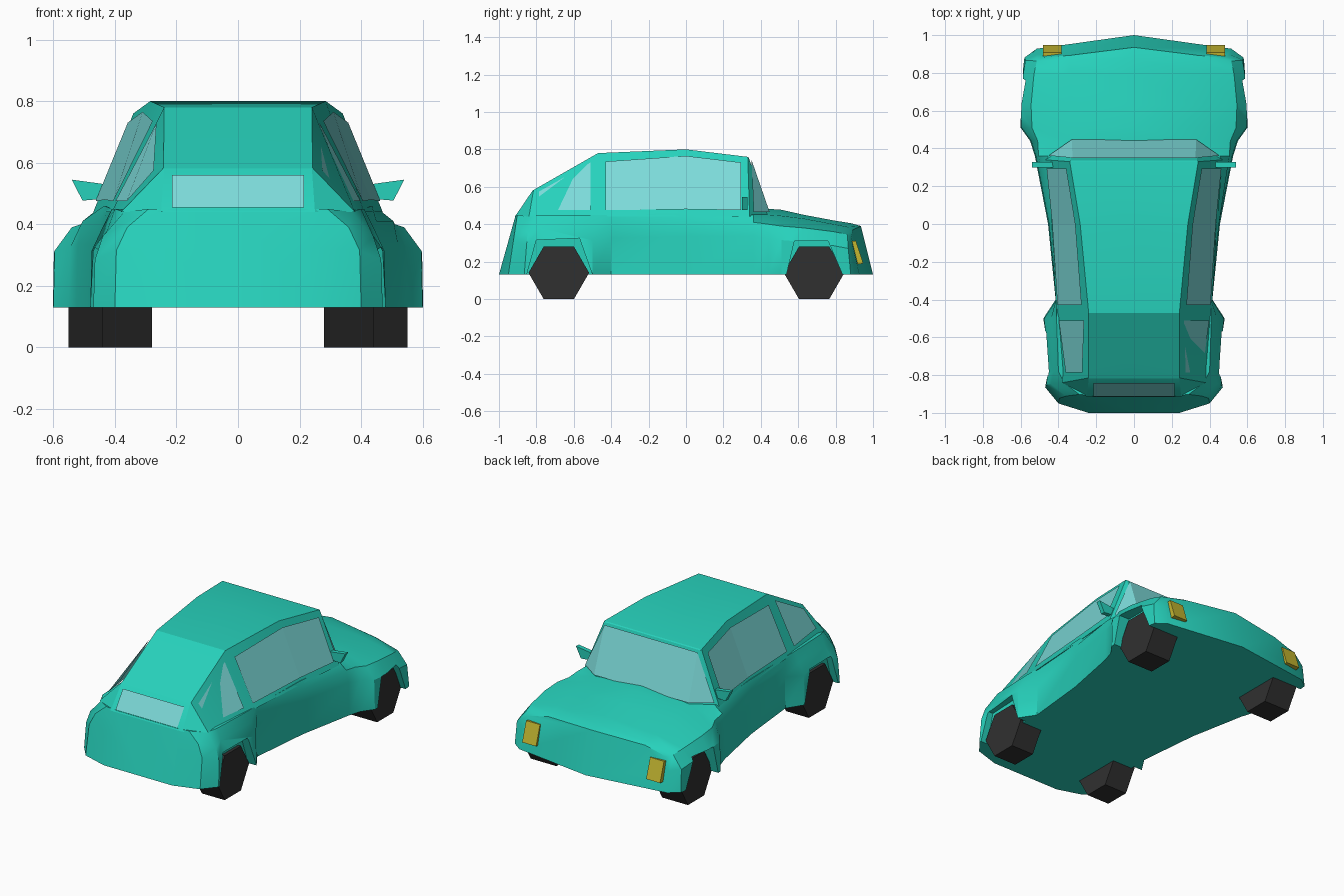
import bpy, bmesh, math

if "Cube" in bpy.data.objects:
    bpy.data.objects.remove(bpy.data.objects["Cube"])


def material(name, rgb):
    m = bpy.data.materials.new(name)
    m.diffuse_color = (*rgb, 1)
    m.use_nodes = True
    m.node_tree.nodes["Principled BSDF"].inputs["Base Color"].default_value = m.diffuse_color
    return m


PAINT = material("teal paint", (0.02, 0.64, 0.50))
GLASS = material("pale glass", (0.20, 0.70, 0.69))
RUBBER = material("dark rubber", (0.03, 0.03, 0.03))
LAMP = material("yellow lamp", (0.55, 0.47, 0.03))


def make(name, verts, faces, mat):
    me = bpy.data.meshes.new(name)
    bm = bmesh.new()
    vs = [bm.verts.new(v) for v in verts]
    for f in faces:
        bm.faces.new([vs[i] for i in f])
    bmesh.ops.recalc_face_normals(bm, faces=bm.faces)
    bm.to_mesh(me)
    bm.free()
    ob = bpy.data.objects.new(name, me)
    bpy.context.collection.objects.link(ob)
    me.materials.append(mat)
    return ob


def activate(ob):
    bpy.ops.object.select_all(action='DESELECT')
    ob.select_set(True)
    bpy.context.view_layer.objects.active = ob


def smooth_by(ob, degrees):
    activate(ob)
    bpy.ops.object.shade_smooth_by_angle(angle=math.radians(degrees))


def loft(name, halves, mat):
    """Skin half cross-sections (from x=0 round to x=0), mirrored in x."""
    n = len(halves[0])
    m = 2 * n - 2
    verts, faces = [], []
    for h in halves:
        verts += h + [(-x, y, z) for x, y, z in h[-2:0:-1]]
    for r in range(len(halves) - 1):
        a, b = r * m, (r + 1) * m
        faces += [(a + i, a + (i + 1) % m, b + (i + 1) % m, b + i) for i in range(m)]
    for o in (0, (len(halves) - 1) * m):
        faces += [[o + i for i in range(n)], [o + i % m for i in range(n - 1, m + 1)]]
    return make(name, verts, faces, mat)


def prism(name, pts, a, b, mat, axis='x', side=1):
    """Extrude a 2D outline along x or y."""
    n = len(pts)
    if axis == 'x':
        verts = [(side * d, p, q) for d in (a, b) for p, q in pts]
    else:
        verts = [(side * p, d, q) for d in (a, b) for p, q in pts]
    faces = [list(range(n)), list(range(n, 2 * n))]
    faces += [(i, (i + 1) % n, n + (i + 1) % n, n + i) for i in range(n)]
    return make(name, verts, faces, mat)


# Lower body stations: y, sill x, shoulder x and z, belt x and z
STATIONS = [
    (-1.0, .24, .23, .40, .21, .45),
    (-.95, .40, .36, .39, .29, .45),
    (-.865, .47, .44, .36, .37, .44),
    (-.78, .46, .425, .38, .40, .45),
    (-.50, .48, .44, .39, .41, .45),
    (-.40, .415, .412, .40, .408, .45),
    (0, .455, .45, .41, .435, .46),
    (.36, .525, .505, .41, .455, .45),
    (.44, .55, .51, .40, .36, .45),
    (.51, .60, .54, .39, .34, .445),
    (.63, .605, .545, .38, .34, .43),
    (.79, .592, .53, .36, .34, .40),
    (.91, .58, .515, .345, .34, .385),
    (1.0, .515, .485, .33, .34, .37),
]
# End stations lean with height and sweep back with width
LEAN = {-1.0: (.28, 0), -.95: (.15, 0), -.865: (.08, 0), .91: (-.1, .05), 1.0: (-.25, .14)}
rings = []
for y, xb, xs, zs, xt, zt in STATIONS:
    lean, sweep = LEAN.get(y, (0, 0))
    crown = .02 if y > .6 else .032 if y > .2 else 0
    prof = [(0, .13), (xb, .13), (xb - .005, zs - .075), (xs, zs), (xt, zt), (0, zt + crown)]
    rings.append([(x, y + lean * (z - .13) - sweep * x, z) for x, z in prof])
body = loft("body", rings, PAINT)

# Wheel arch openings
ARCHES = [(.42, [(-.86, .1), (-.80, .315), (-.57, .325), (-.49, .1)]),
          (.525, [(.53, .1), (.58, .31), (.76, .31), (.85, .1)])]
for inner, pts in ARCHES:
    for s in (1, -1):
        cutter = prism("arch_cutter", pts, inner, .8, PAINT, side=s)
        cutter.hide_render = True
        mod = body.modifiers.new("arch", 'BOOLEAN')
        mod.operation = 'DIFFERENCE'
        mod.solver = 'EXACT'
        mod.object = cutter
        activate(body)
        bpy.ops.object.modifier_apply(modifier=mod.name)
        bpy.data.objects.remove(cutter)
smooth_by(body, 32)

# Cabin: base x and y, top x, y and z
CABIN = [(.25, -.915, .24, -.82, .58), (.38, -.84, .242, -.815, .583),
         (.41, -.47, .24, -.47, .78), (.44, 0, .285, 0, .80),
         (.47, .34, .34, .33, .76), (.33, .44, .335, .336, .755)]
BASE = .44
cab = [[(0, yb, BASE), (xb, yb, BASE), (xt, yt, zt), (0, yt, zt)] for xb, yb, xt, yt, zt in CABIN]
smooth_by(loft("cabin", cab, PAINT), 25)


def side_x(y, z):
    """x of the cabin side at a given y and z, slightly proud."""
    rows = [(r[3], r[0], r[2], r[4]) for r in CABIN[1:5]]
    for p, q in zip(rows, rows[1:]):
        if y <= q[0]:
            break
    t = (y - p[0]) / (q[0] - p[0])
    xb, xt, zt = (p[i] + t * (q[i] - p[i]) for i in (1, 2, 3))
    return xb + (xt - xb) * (z - BASE) / (zt - BASE) + .01


# Side windows: columns of y, bottom z, top z
WINDOWS = {"front_side_window": [(-.43, .475, .735), (0, .48, .765), (.295, .475, .73)],
           "rear_side_window": [(-.785, .475, .575), (-.51, .475, .73)]}
for name, cols in WINDOWS.items():
    for s in (1, -1):
        v = [(s * side_x(y, z), y, z) for y, z0, z1 in cols for z in (z0, z1)]
        f = [(2 * i, 2 * i + 1, 2 * i + 3, 2 * i + 2) for i in range(len(cols) - 1)]
        make(name, v, f, GLASS)

# Windscreen wrapping round to the front pillars
half = [(.325, .35, .745), (.33, .447, .465), (.452, .362, .465)]
make("windscreen", half + [(-x, y, z) for x, y, z in half],
     [(3, 0, 1, 4), (0, 2, 1), (3, 4, 5)], GLASS)

# Rear window
make("rear_window", [(x, y, z) for y, z in ((-.914, .455), (-.843, .56)) for x in (-.215, .215)],
     [(0, 1, 3, 2)], GLASS)

for s in (1, -1):
    # Hexagonal wheels
    for name, cy, x0, x1 in (("rear_wheel", -.68, .28, .44), ("front_wheel", .685, .37, .55)):
        angles = [i * math.pi / 3 for i in range(6)]
        pts = [(cy + .162 * math.cos(a), .14 + .162 * math.sin(a)) for a in angles]
        prism(name, pts, x0, x1, RUBBER, side=s)
    # Wing mirrors
    prism("wing_mirror", [(.41, .485), (.505, .477), (.54, .545), (.43, .53)],
          .30, .328, PAINT, axis='y', side=s)
    # Headlights leaning back with the nose
    prism("headlight", [(.91, .185), (.948, .19), (.908, .312), (.87, .307)],
          .385, .482, LAMP, side=s)
